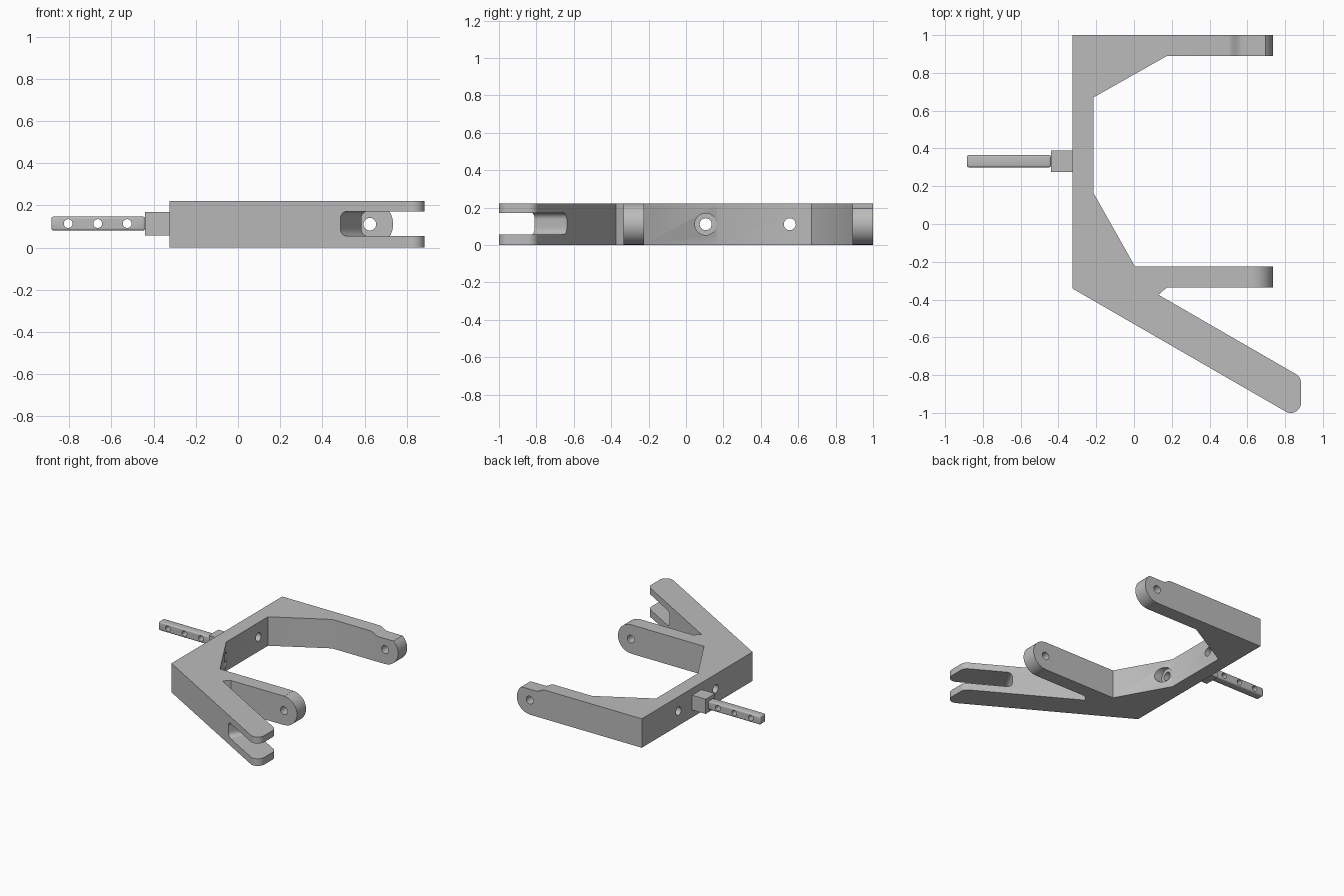
import bpy, bmesh, math
from mathutils import Vector, Matrix

cube = bpy.data.objects.get("Cube")
if cube:
    bpy.data.objects.remove(cube, do_unlink=True)

H = 0.222          # plate thickness
MID = H / 2        # height of every hole axis

grey = bpy.data.materials.new("plain grey")
grey.use_nodes = True
grey.diffuse_color = (0.5, 0.5, 0.5, 1)
grey.node_tree.nodes["Principled BSDF"].inputs["Base Color"].default_value = (0.5, 0.5, 0.5, 1)


def arc(cx, cy, r, start, end, steps=12):
    angles = [math.radians(start + (end - start) * i / steps) for i in range(steps + 1)]
    return [(cx + r * math.cos(a), cy + r * math.sin(a)) for a in angles]


def prism(name, points, axis, lo, hi):
    """Extrude a flat outline along one axis."""
    place = {"x": lambda a, b, h: (h, a, b),
             "y": lambda a, b, h: (a, h, b),
             "z": lambda a, b, h: (a, b, h)}[axis]
    bm = bmesh.new()
    face = bm.faces.new([bm.verts.new(place(a, b, lo)) for a, b in points])
    moved = bmesh.ops.extrude_face_region(bm, geom=[face])["geom"]
    shift = Vector(place(0, 0, hi - lo))
    bmesh.ops.translate(bm, verts=[v for v in moved if isinstance(v, bmesh.types.BMVert)], vec=shift)
    bmesh.ops.recalc_face_normals(bm, faces=bm.faces)
    mesh = bpy.data.meshes.new(name)
    bm.to_mesh(mesh)
    bm.free()
    mesh.materials.append(grey)
    obj = bpy.data.objects.new(name, mesh)
    bpy.context.collection.objects.link(obj)
    return obj


def activate(obj):
    bpy.ops.object.select_all(action="DESELECT")
    obj.select_set(True)
    bpy.context.view_layer.objects.active = obj


def cut(target, cutter):
    """Subtract the cutter and throw it away."""
    bpy.context.view_layer.update()
    mod = target.modifiers.new("cut", "BOOLEAN")
    mod.operation = "DIFFERENCE"
    mod.solver = "EXACT"
    mod.object = cutter
    activate(target)
    bpy.ops.object.modifier_apply(modifier=mod.name)
    bpy.data.objects.remove(cutter, do_unlink=True)


def drill(target, axis, a, b, r, lo, hi):
    cut(target, prism("drill", arc(a, b, r, 0, 345, 23), axis, lo, hi))


def box(name, x0, x1, y0, y1, z0, z1):
    return prism(name, [(x0, y0), (x1, y0), (x1, y1), (x0, y1)], "z", z0, z1)


# Bracket plate with two parallel arms and one angled arm
outline = [(-0.325, 1), (0.735, 1), (0.735, 0.89), (0.175, 0.89), (-0.215, 0.67),
           (-0.215, 0.165), (0.005, -0.225), (0.735, -0.225), (0.735, -0.335),
           (0.175, -0.335), (0.13, -0.375)]
outline += arc(0.83, -0.8425, 0.055, 60, 0) + arc(0.83, -0.945, 0.055, 0, -120)
outline += [(-0.325, -0.342)]
bracket = prism("bracket", outline, "z", 0, H)

# Rounded arm ends, the rear one with a lowered lug
outside = [(0.9, 0.4), (0.9, -0.1), (0.625, -0.1)]
cut(bracket, prism("front_end", arc(0.625, MID, 0.11, -90, 90, 24) + [(0.625, 0.4)] + outside,
                   "y", -0.4, -0.2))
lug_top = 0.195
rise = [(0.57 - 0.07 * t, lug_top + (H - lug_top) * t * t * (3 - 2 * t))
        for t in [i / 8 for i in range(9)]]
top_angle = math.degrees(math.asin((lug_top - MID) / 0.11))
cut(bracket, prism("rear_end", arc(0.625, MID, 0.11, -90, top_angle, 20) + rise + [(0.5, 0.4)] + outside,
                   "y", 0.8, 1.1))

# Fork slot through the angled arm
r = 0.035
slot = prism("slot", arc(r, 0.055 + r, r, 270, 180, 8) + arc(r, 0.172 - r, r, 180, 90, 8)
             + [(0.8, 0.172), (0.8, 0.055)], "y", -0.1, 0.3)
slot.matrix_world = Matrix.Translation((0.485, -0.81, 0)) @ Matrix.Rotation(math.radians(-30), 4, "Z")
cut(bracket, slot)

# Pivot holes in the arms, mounting holes and counterbore in the spine
for y in (0.945, -0.28):
    drill(bracket, "y", 0.625, MID, 0.03, y - 0.1, y + 0.1)
drill(bracket, "x", 0.555, MID, 0.032, -0.4, -0.1)
drill(bracket, "x", 0.105, MID, 0.032, -0.4, 0.1)
drill(bracket, "x", 0.105, MID, 0.058, -0.215, 0.1)

# Square collar and drilled rod
collar = box("collar", -0.44, -0.325, 0.275, 0.39, 0.057, 0.17)
rod = box("rod", -0.885, -0.44, 0.3, 0.365, 0.081, 0.147)
bevel = rod.modifiers.new("soft_edges", "BEVEL")
bevel.width = 0.01
bevel.segments = 3
activate(rod)
bpy.ops.object.modifier_apply(modifier=bevel.name)
for x in (-0.805, -0.665, -0.525):
    drill(rod, "y", x, 0.114, 0.021, 0.2, 0.5)

# Smooth the round surfaces and keep the edges sharp
for obj in (bracket, collar, rod):
    activate(obj)
    bpy.ops.object.shade_smooth_by_angle(angle=math.radians(30))
